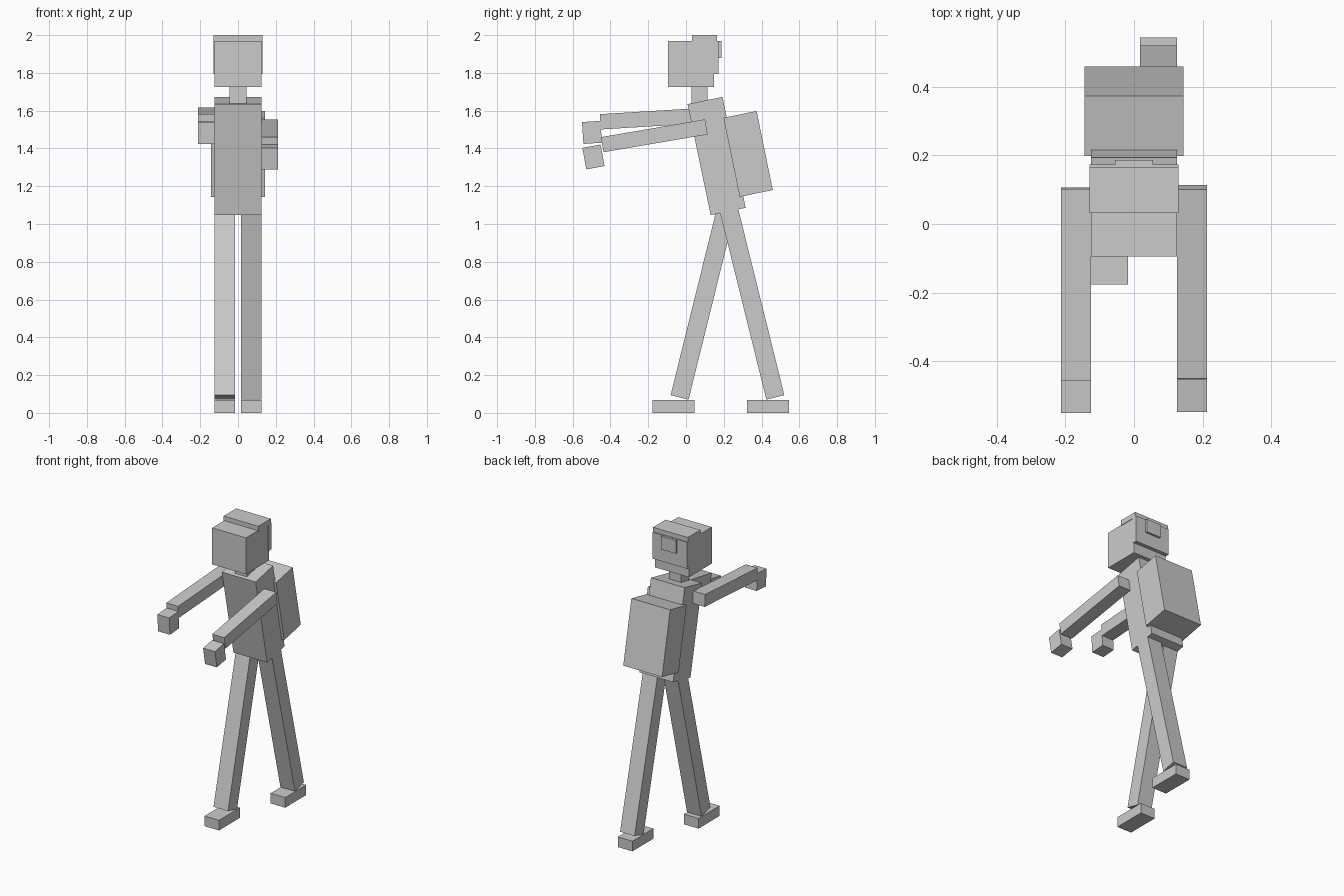
import bpy
import math

if "Cube" in bpy.data.objects:
    bpy.data.objects.remove(bpy.data.objects["Cube"])

grey = bpy.data.materials.new("plain grey")
grey.diffuse_color = (0.6, 0.6, 0.6, 1)
grey.use_nodes = True
grey.node_tree.nodes["Principled BSDF"].inputs["Base Color"].default_value = grey.diffuse_color


def box(name, center, size, tilt=0):
    """Box of a given size, tilted in degrees about the x axis."""
    bpy.ops.mesh.primitive_cube_add(size=1, location=center,
                                    rotation=(math.radians(tilt), 0, 0))
    ob = bpy.context.object
    ob.name = name
    ob.scale = size
    ob.data.materials.append(grey)
    return ob


def span(name, half_x, y0, y1, z0, z1, x=0):
    """Upright box given by its limits in y and z."""
    return box(name, (x, (y0 + y1) / 2, (z0 + z1) / 2),
               (2 * half_x, y1 - y0, z1 - z0))


# Head with hair and back clip
span("head", 0.125, -0.095, 0.148, 1.725, 1.97)
span("hair_top", 0.129, 0.032, 0.165, 1.965, 2.0)
span("hair_back", 0.129, 0.14, 0.173, 1.793, 1.97)
span("hair_clip", 0.055, 0.165, 0.187, 1.88, 1.968)
span("neck", 0.044, 0.03, 0.115, 1.62, 1.73)

# Leaning body and backpack
box("torso", (0, 0.162, 1.36), (0.25, 0.189, 0.60), 11.8)
box("backpack", (0, 0.329, 1.371), (0.288, 0.179, 0.427), 11.6)

# Arms reaching forward, with hands
for side, x, arm, arm_tilt, hand, hand_tilt in (
        ("left", -0.169, (-0.175, 1.558), 3.5, (-0.498, 1.485), 4.0),
        ("right", 0.169, (-0.168, 1.467), 9.7, (-0.490, 1.355), 10.3)):
    box(side + "_arm", (x, *arm), (0.088, 0.559, 0.081), arm_tilt)
    box(side + "_hand", (x, *hand), (0.088, 0.098, 0.116), hand_tilt)

# Striding legs with flat feet
LEG = 1.07
for side, x, ankle_y, tilt, foot_y in (("left", -0.071, -0.034, -13.9, -0.066),
                                       ("right", 0.071, 0.473, 13.9, 0.433)):
    a = math.radians(tilt)
    center = (x, ankle_y - math.sin(a) * LEG / 2, 0.082 + math.cos(a) * LEG / 2)
    box(side + "_leg", center, (0.108, 0.098, LEG), tilt)
    span(side + "_foot", 0.054, foot_y - 0.111, foot_y + 0.111, 0, 0.068, x)
